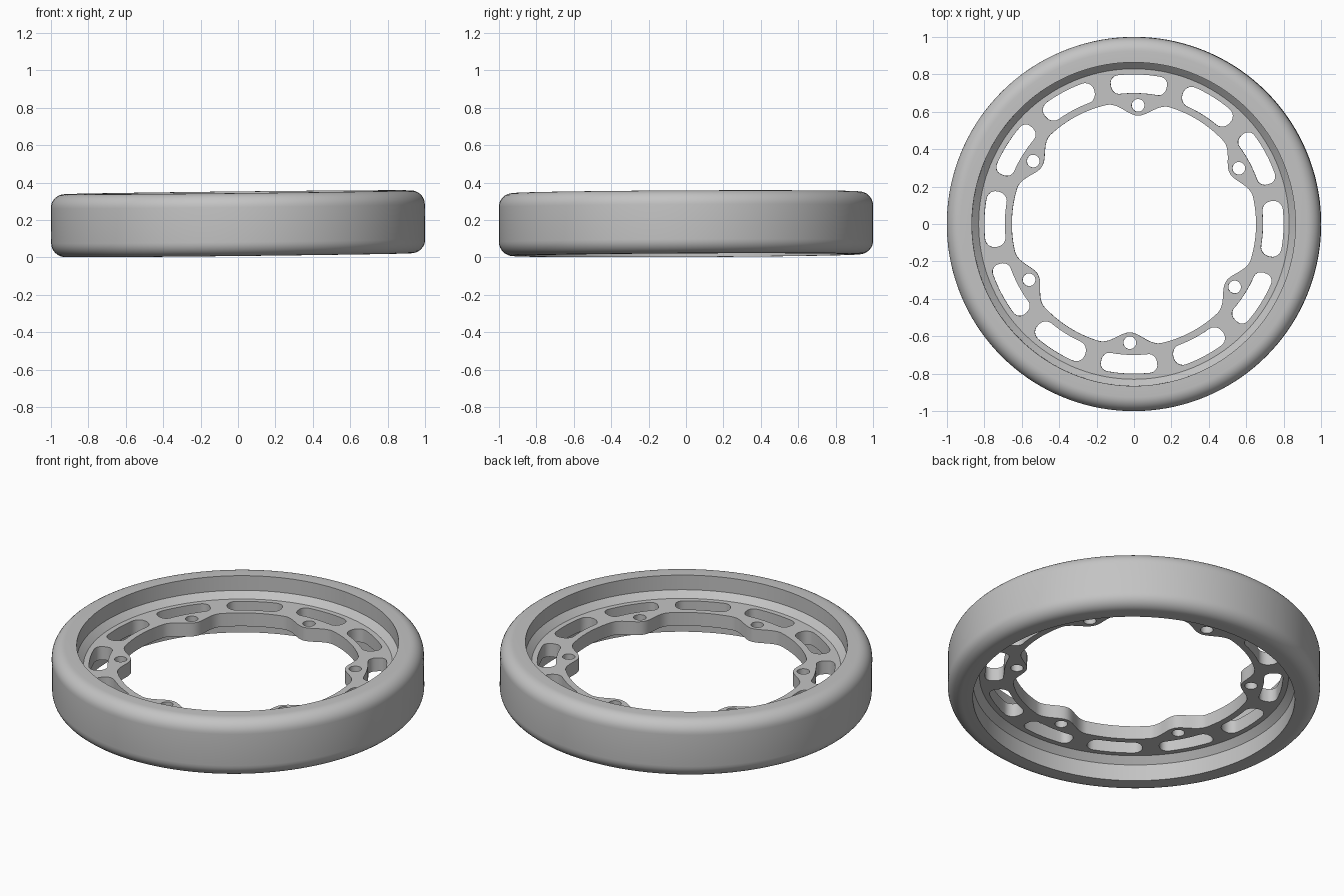
import bpy, bmesh
from math import sin, cos, pi, radians, tau
from mathutils import Matrix

cube = bpy.data.objects.get("Cube")
if cube:
    bpy.data.objects.remove(cube, do_unlink=True)

# One plain grey for the whole part
grey = bpy.data.materials.new("satin_grey")
grey.use_nodes = True
colour = (0.55, 0.55, 0.55, 1)
grey.diffuse_color = colour
grey.node_tree.nodes["Principled BSDF"].inputs["Base Color"].default_value = colour

# The wheel ring rests with a very slight lean
LEAN = (Matrix.Translation((0, 0, 0.18)) @ Matrix.Rotation(-0.011, 4, 'Y')
        @ Matrix.Rotation(0.005, 4, 'X'))
HALF = 0.168            # half height of the rim
TURN = radians(88)      # angle of the first boss
PLATE_TOP, PLATE_LOW = 0.046, -0.033


def finish(name, bm):
    bmesh.ops.remove_doubles(bm, verts=bm.verts, dist=1e-5)
    bmesh.ops.recalc_face_normals(bm, faces=bm.faces)
    mesh = bpy.data.meshes.new(name)
    bm.to_mesh(mesh)
    bm.free()
    mesh.materials.clear()
    mesh.materials.append(grey)
    mesh.shade_smooth()
    mesh.set_sharp_from_angle(angle=radians(30))
    obj = bpy.data.objects.new(name, mesh)
    obj.matrix_world = LEAN
    bpy.context.collection.objects.link(obj)


def polar(r, a):
    return (r * cos(a), r * sin(a))


# Rim: lathed section with rounded outer edges and chamfered inner seat
def rim(fillet=0.075, steps=8, segments=144):
    section = [(0.865, -HALF), (0.865, -0.07), (0.83, PLATE_LOW),
               (0.83, PLATE_TOP), (0.865, 0.081), (0.865, HALF)]
    for side in (1, -1):
        arc = []
        for i in range(steps + 1):
            a = pi / 2 * i / steps
            arc.append((1 - fillet + fillet * sin(a),
                        side * (HALF - fillet + fillet * cos(a))))
        section += arc if side > 0 else arc[::-1]
    bm = bmesh.new()
    loop = [bm.verts.new((r, 0, z)) for r, z in section]
    edges = [bm.edges.new((v, loop[i - 1])) for i, v in enumerate(loop)]
    bmesh.ops.spin(bm, geom=loop + edges, cent=(0, 0, 0), axis=(0, 0, 1),
                   angle=tau, steps=segments, use_merge=False)
    finish("rim", bm)


# Inner edge of the plate, swelling inward at the six bosses
def inner_edge(n=360):
    pts = []
    for i in range(n):
        d = (360 * i / n + 30) % 60 - 30
        bump = 0.5 + 0.5 * cos(pi * d / 15) if abs(d) < 15 else 0
        pts.append(polar(0.653 - 0.073 * bump, TURN + tau * i / n))
    return pts


def circle(r, n, centre=(0, 0)):
    return [(centre[0] + r * cos(tau * i / n), centre[1] + r * sin(tau * i / n))
            for i in range(n)]


# Curved slot with rounded corners, following the plate
def slot(mid, r_in, r_out, half_len, corner):
    pts = []
    corners = [(1, 1), (-1, 1), (-1, -1), (1, -1)]
    for k, (sx, sr) in enumerate(corners):
        along = sx * (half_len - corner)
        radial = (r_out - corner) if sr > 0 else (r_in + corner)
        for i in range(7):
            a = pi / 2 * (k + i / 6)
            pts.append((along + corner * cos(a), radial + corner * sin(a)))
        # straight run to the next corner, bent into an arc
        if k in (0, 2):
            level = r_out if k == 0 else r_in
            pts += [(along * (1 - 2 * j / 8), level) for j in range(1, 8)]
    return [polar(r, mid + s / 0.75) for s, r in pts]


# Plate: outline with slots and bolt holes, filled and thickened
def plate():
    outlines = [circle(0.832, 144), inner_edge()]
    for k in range(12):
        a = TURN + k * pi / 6
        boss = k % 2 == 0
        outlines.append(slot(a, 0.70 if boss else 0.69, 0.80, 0.15,
                             0.042 if boss else 0.05))
        if boss:
            outlines.append(circle(0.034, 32, polar(0.635, a)))
    curve = bpy.data.curves.new("plate_outline", 'CURVE')
    curve.dimensions = '2D'
    curve.fill_mode = 'BOTH'
    curve.extrude = (PLATE_TOP - PLATE_LOW) / 2
    for pts in outlines:
        spline = curve.splines.new('POLY')
        spline.points.add(len(pts) - 1)
        for p, (x, y) in zip(spline.points, pts):
            p.co = (x, y, 0, 1)
        spline.use_cyclic_u = True
    helper = bpy.data.objects.new("plate_outline", curve)
    bpy.context.collection.objects.link(helper)
    bpy.context.view_layer.update()
    graph = bpy.context.evaluated_depsgraph_get()
    mesh = bpy.data.meshes.new_from_object(helper.evaluated_get(graph))
    bpy.data.objects.remove(helper, do_unlink=True)
    bm = bmesh.new()
    bm.from_mesh(mesh)
    bpy.data.meshes.remove(mesh)
    bmesh.ops.translate(bm, verts=bm.verts, vec=(0, 0, (PLATE_TOP + PLATE_LOW) / 2))
    finish("mounting_plate", bm)


rim()
plate()
